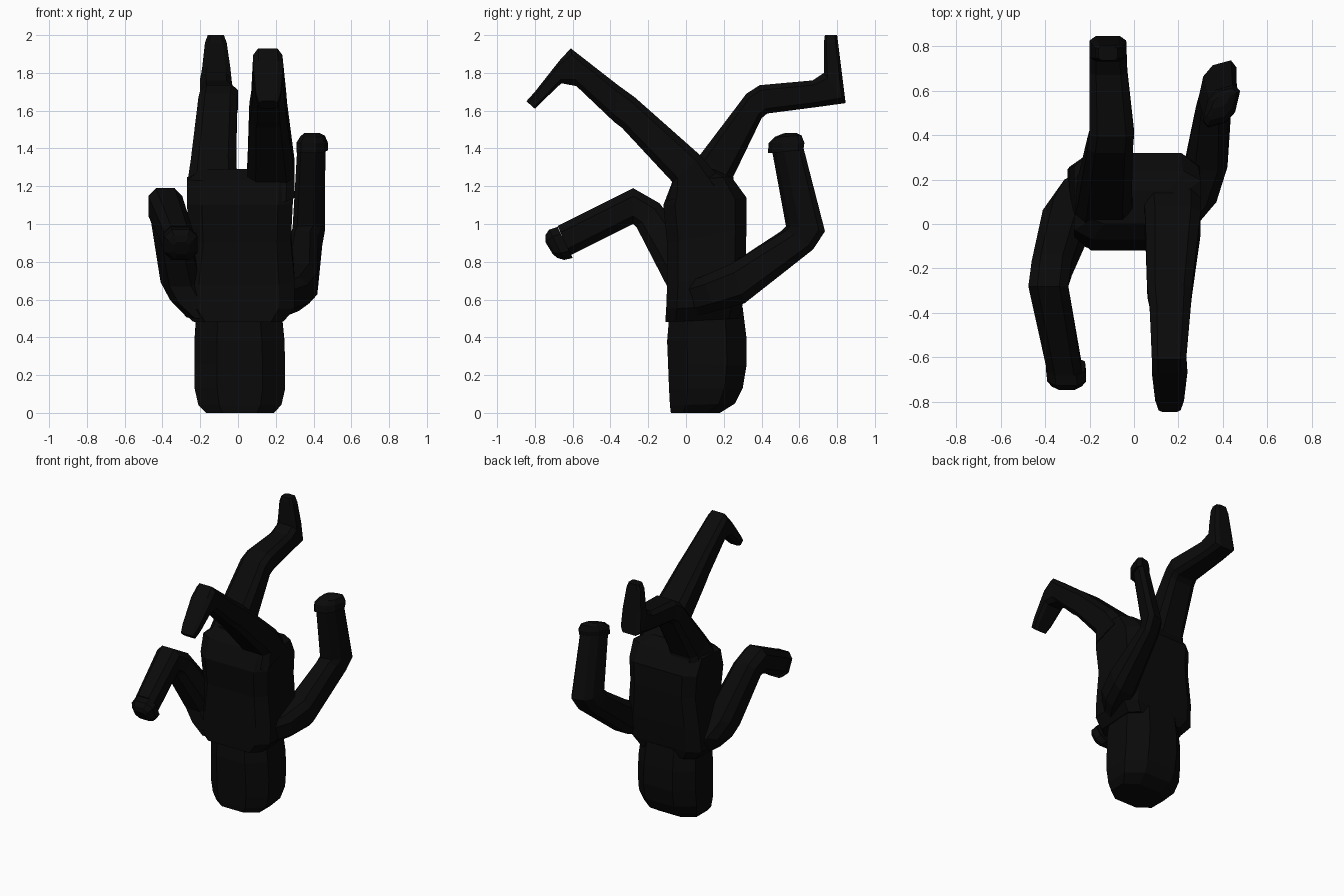
import bpy, bmesh
from mathutils import Vector

black = bpy.data.materials.new("black")
black.diffuse_color = (0.003, 0.003, 0.003, 1)


def loft(name, rings, k=0.55, skew=()):
    """Skin chamfered-rectangle rings, each (x0, x1, (y, z) edge, (y, z) opposite edge).
    skew gives an optional diagonal stretch in x/y for each ring."""
    shape = [(1, k), (k, 1), (-k, 1), (-1, k), (-1, -k), (-k, -1), (k, -1), (1, -k)]
    bm = bmesh.new()
    loops = []
    for n, (x0, x1, p, q) in enumerate(rings):
        a, b = Vector((0, *p)), Vector((0, *q))
        mid = (a + b) / 2 + Vector(((x0 + x1) / 2, 0, 0))
        u, v = Vector(((x1 - x0) / 2, 0, 0)), (b - a) / 2
        if skew and skew[n]:
            u, v = u * 0.88 + Vector((0, skew[n], 0)), v * 0.9 + Vector((skew[n], 0, 0))
        loops.append([bm.verts.new(mid + u * s + v * t) for s, t in shape])
    for l0, l1 in zip(loops, loops[1:]):
        for i in range(8):
            j = (i + 1) % 8
            bm.faces.new((l0[i], l0[j], l1[j], l1[i]))
    bm.faces.new(loops[0])
    bm.faces.new(loops[-1])
    bmesh.ops.recalc_face_normals(bm, faces=bm.faces)
    mesh = bpy.data.meshes.new(name)
    bm.to_mesh(mesh)
    bm.free()
    mesh.materials.append(black)
    obj = bpy.data.objects.new(name, mesh)
    bpy.context.collection.objects.link(obj)


# Upside-down figure: the head rests on the ground
loft("head", [
    (-0.17, 0.19, (-0.08, 0.0), (0.18, 0.0)),
    (-0.21, 0.23, (-0.085, 0.04), (0.26, 0.05)),
    (-0.23, 0.25, (-0.09, 0.13), (0.30, 0.13)),
    (-0.23, 0.25, (-0.095, 0.26), (0.32, 0.25)),
    (-0.23, 0.245, (-0.10, 0.38), (0.32, 0.40)),
    (-0.22, 0.23, (-0.09, 0.50), (0.30, 0.56))], 0.5)

# Torso from shoulders up to pelvis
loft("torso", [
    (-0.24, 0.24, (-0.11, 0.48), (0.28, 0.50)),
    (-0.30, 0.30, (-0.105, 0.55), (0.30, 0.57)),
    (-0.29, 0.30, (-0.10, 0.68), (0.315, 0.75)),
    (-0.26, 0.28, (-0.10, 0.90), (0.32, 0.98)),
    (-0.27, 0.29, (-0.12, 1.10), (0.32, 1.14)),
    (-0.27, 0.30, (-0.07, 1.23), (0.24, 1.25)),
    (-0.19, 0.21, (0.0, 1.29), (0.15, 1.29))], 0.72)

# Leg kicking backward
loft("back_leg", [
    (-0.27, 0.0, (-0.03, 1.22), (0.26, 1.12)),
    (-0.25, -0.01, (0.07, 1.36), (0.25, 1.25)),
    (-0.21, -0.005, (0.32, 1.69), (0.40, 1.56)),
    (-0.20, 0.0, (0.39, 1.735), (0.43, 1.585)),
    (-0.20, -0.03, (0.67, 1.76), (0.70, 1.62)),
    (-0.20, -0.035, (0.73, 1.80), (0.845, 1.64)),
    (-0.19, -0.04, (0.73, 1.83), (0.825, 1.80)),
    (-0.175, -0.06, (0.73, 1.96), (0.805, 1.96)),
    (-0.16, -0.075, (0.735, 2.0), (0.80, 2.0))], 0.65)

# Leg bent forward
loft("front_leg", [
    (0.04, 0.30, (-0.10, 1.12), (0.20, 1.22)),
    (0.05, 0.30, (-0.07, 1.22), (0.08, 1.36)),
    (0.06, 0.26, (-0.34, 1.51), (-0.27, 1.67)),
    (0.07, 0.255, (-0.38, 1.54), (-0.36, 1.735)),
    (0.08, 0.235, (-0.58, 1.73), (-0.61, 1.93)),
    (0.08, 0.24, (-0.66, 1.745), (-0.67, 1.865)),
    (0.095, 0.225, (-0.76, 1.65), (-0.80, 1.70)),
    (0.11, 0.21, (-0.80, 1.61), (-0.845, 1.65))], 0.65)

# Arm on +x, elbow behind, forearm upright, rounded hand
loft("right_arm", [
    (0.10, 0.26, (-0.04, 0.68), (0.0, 0.50)),
    (0.16, 0.37, (0.08, 0.72), (0.16, 0.54)),
    (0.23, 0.42, (0.24, 0.79), (0.31, 0.58)),
    (0.28, 0.445, (0.51, 0.97), (0.67, 0.86)),
    (0.29, 0.46, (0.53, 0.99), (0.735, 0.96)),
    (0.315, 0.46, (0.46, 1.38), (0.62, 1.40))], skew=(0, 0, 0, 0.02, 0.02, 0.02))
loft("right_hand", [
    (0.31, 0.475, (0.435, 1.375), (0.62, 1.395)),
    (0.31, 0.475, (0.44, 1.43), (0.625, 1.43)),
    (0.33, 0.46, (0.47, 1.46), (0.61, 1.47)),
    (0.35, 0.43, (0.52, 1.48), (0.58, 1.483))], skew=(0.02, 0.02, 0.015, 0.01))

# Arm on -x, elbow in front, forearm reaching forward and down
loft("left_arm", [
    (-0.27, -0.08, (-0.10, 0.50), (0.24, 0.52)),
    (-0.36, -0.15, (-0.10, 0.58), (0.20, 0.66)),
    (-0.41, -0.20, (-0.10, 0.67), (0.11, 0.77)),
    (-0.46, -0.28, (-0.26, 0.98), (-0.14, 1.11)),
    (-0.475, -0.295, (-0.28, 1.0), (-0.28, 1.19)),
    (-0.39, -0.235, (-0.61, 0.835), (-0.68, 0.99))])
loft("left_hand", [
    (-0.395, -0.22, (-0.60, 0.82), (-0.68, 0.985)),
    (-0.39, -0.215, (-0.645, 0.81), (-0.725, 0.97)),
    (-0.37, -0.235, (-0.68, 0.82), (-0.745, 0.94)),
    (-0.34, -0.26, (-0.705, 0.84), (-0.745, 0.905))])
